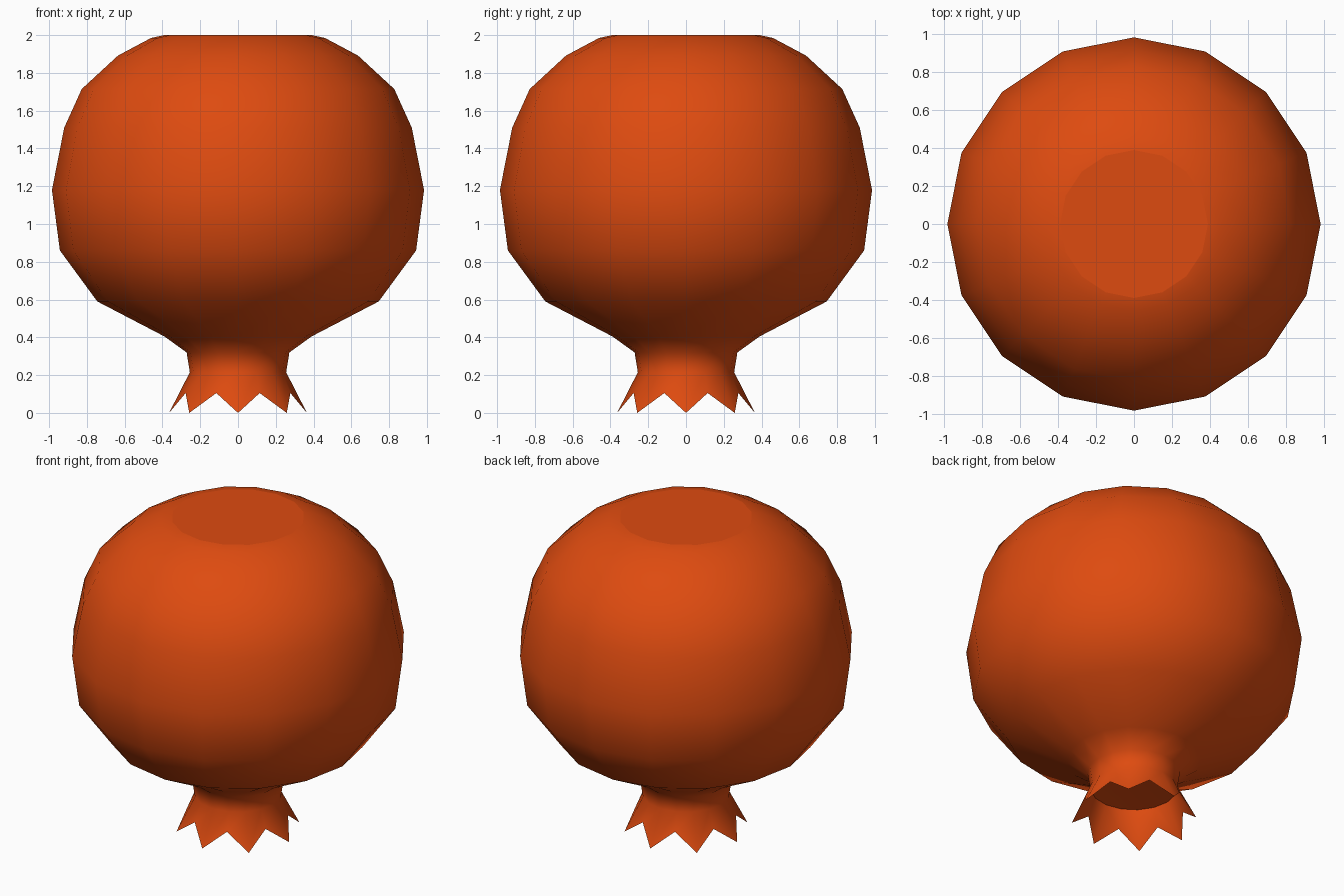
import bpy, bmesh, math

if "Cube" in bpy.data.objects:
    bpy.data.objects.remove(bpy.data.objects["Cube"])

N = 16
skin = bpy.data.materials.new("orange red skin")
skin.diffuse_color = (0.73, 0.07, 0.005, 1)
skin.use_nodes = True
skin.node_tree.nodes["Principled BSDF"].inputs["Base Color"].default_value = skin.diffuse_color


def ring(bm, r, z):
    """Ring of N vertices; r and z may alternate between (even, odd) values."""
    vs = []
    for i in range(N):
        rr = r[i % 2] if isinstance(r, tuple) else r
        zz = z[i % 2] if isinstance(z, tuple) else z
        a = 2 * math.pi * i / N
        vs.append(bm.verts.new((rr * math.cos(a), rr * math.sin(a), zz)))
    return vs


def lathe(name, profile, cap_top=False, centre=None):
    """Skin a stack of rings given from bottom to top."""
    bm = bmesh.new()
    rings = [ring(bm, r, z) for r, z in profile]
    for lo, hi in zip(rings, rings[1:]):
        for i in range(N):
            j = (i + 1) % N
            bm.faces.new((lo[i], lo[j], hi[j], hi[i]))
    if centre is not None:
        c = bm.verts.new((0, 0, centre))
        for i in range(N):
            bm.faces.new((rings[0][(i + 1) % N], rings[0][i], c))
    for f in bm.faces:
        f.smooth = True
    if cap_top:
        cap = bm.faces.new(rings[-1])
        for e in cap.edges:
            e.smooth = False
    me = bpy.data.meshes.new(name)
    bm.to_mesh(me)
    bm.free()
    me.materials.append(skin)
    ob = bpy.data.objects.new(name, me)
    bpy.context.collection.objects.link(ob)
    return ob


# Round fruit, neck and flared crown of eight pointed teeth in one skin
lathe("fruit_and_crown", [
    ((0.365, 0.30), (0.0, 0.105)),
    (0.255, 0.215), (0.272, 0.32), (0.39, 0.405), (0.745, 0.59),
    (0.943, 0.86), (0.985, 1.18), (0.92, 1.51), (0.827, 1.715),
    (0.635, 1.892), (0.46, 1.985), (0.39, 2.0)], cap_top=True)

# Floor inside the crown
lathe("crown_floor", [(0.254, 0.215)], centre=0.23)
